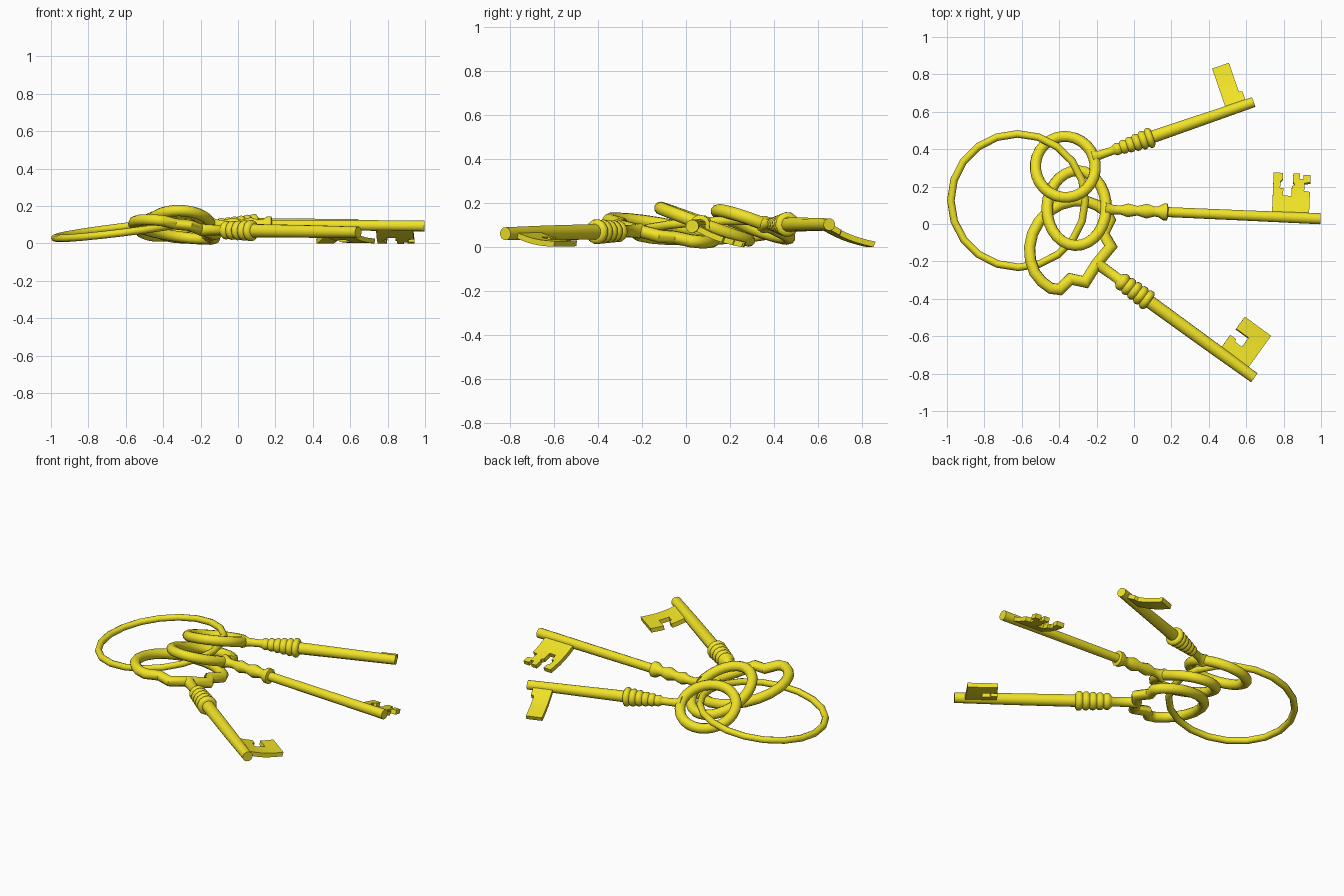
import bpy, bmesh
from math import sin, cos, pi, radians
from mathutils import Matrix, Vector

if "Cube" in bpy.data.objects:
    bpy.data.objects.remove(bpy.data.objects["Cube"])

gold = bpy.data.materials.new("yellow_metal")
gold.diffuse_color = (0.87, 0.76, 0.02, 1)
gold.use_nodes = True
gold.node_tree.nodes["Principled BSDF"].inputs["Base Color"].default_value = gold.diffuse_color


def finish(name, bm, mat, angle=40):
    bmesh.ops.recalc_face_normals(bm, faces=bm.faces)
    me = bpy.data.meshes.new(name)
    bm.to_mesh(me)
    bm.free()
    ob = bpy.data.objects.new(name, me)
    bpy.context.collection.objects.link(ob)
    ob.matrix_world = mat
    me.materials.append(gold)
    bpy.ops.object.select_all(action='DESELECT')
    ob.select_set(True)
    bpy.context.view_layer.objects.active = ob
    bpy.ops.object.shade_smooth_by_angle(angle=radians(angle))
    return ob


def skin(bm, rings, closed):
    """Join a list of vertex rings with quads."""
    n = len(rings[0])
    for i in range(len(rings) if closed else len(rings) - 1):
        a, b = rings[i], rings[(i + 1) % len(rings)]
        for k in range(n):
            bm.faces.new((a[k], a[(k + 1) % n], b[(k + 1) % n], b[k]))
    if not closed:
        bm.faces.new(rings[0])
        bm.faces.new(rings[-1])


def loop_tube(name, path, r, mat, sides=10):
    """Round tube along a closed flat path."""
    bm = bmesh.new()
    pts = [Vector((x, y, 0)) for x, y in path]
    rings = []
    for i, p in enumerate(pts):
        d0 = (p - pts[i - 1]).normalized()
        d1 = (pts[(i + 1) % len(pts)] - p).normalized()
        t = (d0 + d1).normalized()
        side = Vector((t.y, -t.x, 0)) / max(0.75, t.dot(d0))
        rings.append([bm.verts.new(p + side * r * cos(2 * pi * k / sides)
                                   + Vector((0, 0, r * sin(2 * pi * k / sides))))
                      for k in range(sides)])
    skin(bm, rings, True)
    return finish(name, bm, mat, 50)


def lathe_x(name, profile, mat, sides=12):
    """Turned rod along local x from (x, radius) pairs."""
    bm = bmesh.new()
    rings = [[bm.verts.new((x, r * cos(2 * pi * k / sides), r * sin(2 * pi * k / sides)))
              for k in range(sides)] for x, r in profile]
    skin(bm, rings, False)
    return finish(name, bm, mat, 60)


def bit_plate(name, outline, mat, roll, sag=0.012, thick=0.026):
    """Toothed plate, slightly bent across its width."""
    k = 1 / cos(roll)
    bm = bmesh.new()
    f = bm.faces.new([bm.verts.new((x, y * k, -thick / 2)) for x, y in outline])
    ext = bmesh.ops.extrude_face_region(bm, geom=[f])
    top = [g for g in ext["geom"] if isinstance(g, bmesh.types.BMVert)]
    bmesh.ops.translate(bm, verts=top, vec=(0, 0, thick))
    h = max(v.co.y for v in bm.verts)
    for i in range(1, 6):
        bmesh.ops.bisect_plane(bm, geom=bm.verts[:] + bm.edges[:] + bm.faces[:],
                               plane_co=(0, h * i / 6, 0), plane_no=(0, 1, 0))
    for v in bm.verts:
        v.co.z -= sag * sin(pi * max(0, v.co.y) / h)
    return finish(name, bm, mat, 30)


def ellipse(cx, a, b, n=28):
    return [(cx + a * cos(2 * pi * i / n), b * sin(2 * pi * i / n)) for i in range(n)]


def beads(x0, x1, n, r0, r1, neck):
    """Row of rounded collars whose radius runs from r0 to r1."""
    out, w = [], (x1 - x0) / n
    for i in range(n):
        r = r0 + (r1 - r0) * i / (n - 1)
        x = x0 + i * w
        out += [(x, r * neck), (x + w * .22, r * .95), (x + w * .5, r), (x + w * .78, r * .95)]
    return out + [(x1, r1 * neck)]


def key(name, tip, yaw, pitch, roll, bow, profile, bit):
    """Local origin is the shaft tip; the shaft runs along -x, the bit towards +y."""
    roll = radians(roll)
    mat = (Matrix.Translation(tip) @ Matrix.Rotation(radians(yaw), 4, 'Z')
           @ Matrix.Rotation(radians(pitch), 4, 'Y') @ Matrix.Rotation(-roll, 4, 'X'))
    loop_tube(name + "_bow", bow, 0.03, mat)
    lathe_x(name + "_shaft", profile, mat)
    bit_plate(name + "_bit", bit, mat, roll)


# carrying ring
loop_tube("carrying_ring", ellipse(0, 0.362, 0.357, 20), 0.02,
          Matrix.Translation((-0.62, 0.125, 0.073)) @ Matrix.Rotation(radians(-7), 4, 'Y')
          @ Matrix.Rotation(radians(2.5), 4, 'X'), 8)

# key at the back: round bow, ribbed collar, plain bit
key("back_key", (0.64, 0.652, 0.102), 19, 0, 21,
    ellipse(-1.065, 0.16, 0.175),
    [(-0.91, 0.04), (-0.87, 0.024), (-0.80, 0.022)]
    + beads(-0.79, -0.57, 6, 0.034, 0.057, 0.75)
    + [(-0.569, 0.034), (-0.3, 0.031), (0, 0.028)],
    [(-0.152, 0), (-0.152, 0.237), (-0.057, 0.237), (-0.057, 0.078), (-0.038, 0.07), (-0.038, 0)])

# middle key: oval bow, baluster neck, branching bit
key("middle_key", (0.997, 0.028, 0.094), -2.5, 0.4, 20,
    ellipse(-1.305, 0.158, 0.213),
    [(-1.15, 0.042), (-1.11, 0.026), (-1.07, 0.024), (-1.03, 0.037), (-0.98, 0.026),
     (-0.93, 0.04), (-0.89, 0.028), (-0.87, 0.028), (-0.84, 0.046), (-0.82, 0.046),
     (-0.815, 0.027), (-0.4, 0.028), (0, 0.03)],
    [(-0.26, 0), (-0.26, 0.232), (-0.21, 0.232), (-0.21, 0.20), (-0.222, 0.19), (-0.222, 0.155),
     (-0.205, 0.155), (-0.205, 0.115), (-0.16, 0.115), (-0.16, 0.165), (-0.145, 0.175),
     (-0.155, 0.19), (-0.155, 0.232), (-0.12, 0.232), (-0.12, 0.205), (-0.10, 0.205),
     (-0.10, 0.227), (-0.062, 0.227), (-0.062, 0.19), (-0.093, 0.185), (-0.093, 0.145),
     (-0.062, 0.14), (-0.062, 0)])

# front key: notched symmetrical bow, ribbed collar, slotted bit
half = [(0, 0.12), (-0.074, 0.153), (-0.088, 0.235), (-0.13, 0.258), (-0.19, 0.257),
        (-0.25, 0.24), (-0.305, 0.20), (-0.35, 0.145), (-0.38, 0.075)]
half = [(x - 1.032, y) for x, y in half]
bow = [(-1.04, 0)] + half + [(-1.422, 0)] + [(x, -y) for x, y in reversed(half)]
key("front_key", (0.643, -0.822, 0.06), -36, 0.7, 11.5, bow,
    [(-1.04, 0.035), (-1.0, 0.03), (-0.9, 0.028)]
    + beads(-0.89, -0.69, 5, 0.05, 0.058, 0.78)
    + [(-0.689, 0.036), (-0.3, 0.034), (0, 0.03)],
    [(-0.238, 0), (-0.238, 0.11), (-0.20, 0.11), (-0.195, 0.095), (-0.15, 0.095), (-0.15, 0.155),
     (-0.232, 0.155), (-0.232, 0.232), (-0.058, 0.232), (-0.058, 0)])
